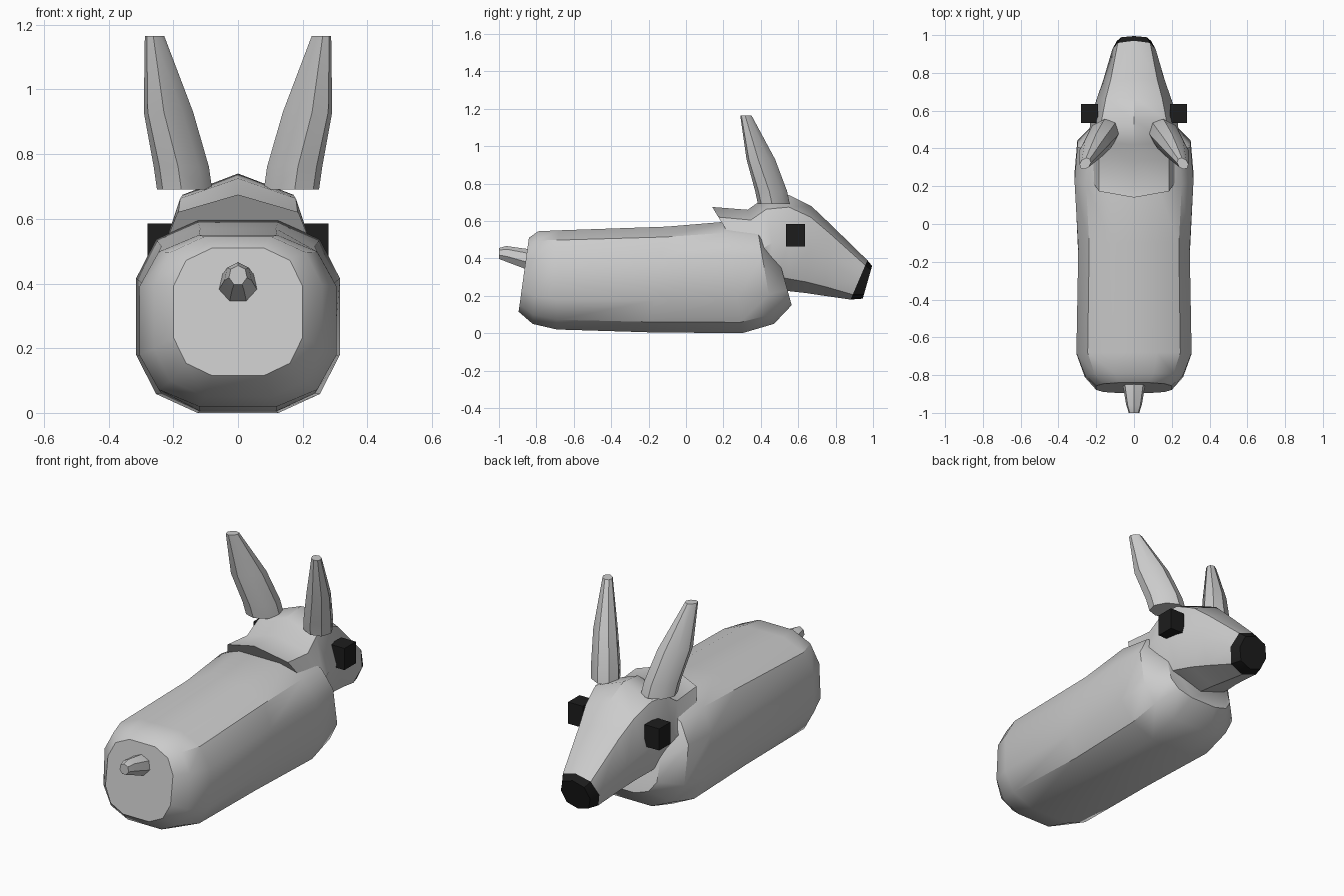
import bpy, bmesh, math
from mathutils import Vector

if "Cube" in bpy.data.objects:
    bpy.data.objects.remove(bpy.data.objects["Cube"])


def finish(name, bm, color=None, angle=38):
    bmesh.ops.recalc_face_normals(bm, faces=bm.faces)
    me = bpy.data.meshes.new(name)
    bm.to_mesh(me)
    bm.free()
    ob = bpy.data.objects.new(name, me)
    bpy.context.collection.objects.link(ob)
    if color:
        me.materials.append(color)
    bpy.ops.object.select_all(action='DESELECT')
    ob.select_set(True)
    bpy.context.view_layer.objects.active = ob
    bpy.ops.object.shade_smooth_by_angle(angle=math.radians(angle))
    return ob


def skin(name, rings, color=None):
    bm = bmesh.new()
    rows = [[bm.verts.new(p) for p in r] for r in rings]
    n = len(rows[0])
    for a, b in zip(rows, rows[1:]):
        for i in range(n):
            j = (i + 1) % n
            bm.faces.new((a[i], a[j], b[j], b[i]))
    bm.faces.new(rows[0])
    bm.faces.new(rows[-1])
    return finish(name, bm, color)


def soft(v, p):
    return math.copysign(abs(v) ** p, v)


def slices(stations, n, offset, p):
    """Cross-sections from (top y, top z, bottom y, bottom z, half width)."""
    scale = max(abs(math.cos(offset + 2 * math.pi * i / n)) for i in range(n)) ** p
    out = []
    for ty, tz, by, bz, w in stations:
        ring = []
        for i in range(n):
            a = offset + 2 * math.pi * i / n
            u, v = soft(math.cos(a), p) / scale, soft(math.sin(a), p) / scale
            ring.append((w * u, (ty + by) / 2 + (ty - by) / 2 * v,
                         (tz + bz) / 2 + (tz - bz) / 2 * v))
        out.append(ring)
    return out


black = bpy.data.materials.new("black")
black.diffuse_color = (0.012, 0.012, 0.012, 1)
black.use_nodes = True
black.node_tree.nodes["Principled BSDF"].inputs["Base Color"].default_value = black.diffuse_color

# Body
skin("body", slices([
    (-0.84, 0.51, -0.895, 0.115, 0.20),
    (-0.79, 0.545, -0.82, 0.05, 0.26),
    (-0.68, 0.55, -0.69, 0.02, 0.305),
    (-0.10, 0.57, -0.20, 0.005, 0.295),
    (0.20, 0.595, 0.30, 0.0, 0.315),
    (0.38, 0.57, 0.47, 0.05, 0.30),
    (0.49, 0.42, 0.565, 0.15, 0.20)], 12, math.radians(15), 0.7))

# Head with raised collar at the back
muzzle_end = (0.97, 0.39, 0.88, 0.18, 0.115)
skin("head", slices([
    (0.14, 0.675, 0.40, 0.25, 0.25),
    (0.33, 0.66, 0.46, 0.23, 0.25),
    (0.42, 0.725, 0.50, 0.24, 0.24),
    (0.55, 0.74, 0.55, 0.225, 0.23),
    (0.67, 0.68, 0.64, 0.215, 0.20),
    (0.77, 0.585, 0.74, 0.20, 0.165),
    muzzle_end], 8, math.pi / 2, 0.85))

# Nose
skin("nose", slices([muzzle_end, (0.995, 0.36, 0.945, 0.185, 0.09)],
                    8, math.pi / 2, 0.85), black)

# Tail
skin("tail", slices([
    (-0.82, 0.445, -0.82, 0.325, 0.065),
    (-0.96, 0.465, -0.95, 0.375, 0.042),
    (-1.0, 0.455, -1.0, 0.395, 0.028)], 7, math.pi / 2, 1))

for side, label in ((-1, "left"), (1, "right")):
    # Ears: diagonal oval sections leaning back and outwards
    rings = []
    for x, y, z, a, b in ((0.165, 0.47, 0.69, 0.095, 0.075),
                          (0.175, 0.455, 0.76, 0.095, 0.075),
                          (0.215, 0.40, 0.93, 0.09, 0.062),
                          (0.258, 0.32, 1.165, 0.034, 0.026)):
        ring = []
        for i in range(8):
            t = math.pi * i / 4
            d = (Vector((0.71, -0.71, 0)) * a * math.cos(t)
                 + Vector((0.71, 0.71, 0)) * b * math.sin(t))
            ring.append((side * (x + d.x), y + d.y, z))
        rings.append(ring)
    skin(label + "_ear", rings)

    # Eyes: square blocks
    bm = bmesh.new()
    bmesh.ops.create_cube(bm, size=1)
    bmesh.ops.scale(bm, vec=(0.09, 0.10, 0.12), verts=bm.verts)
    bmesh.ops.translate(bm, vec=(side * 0.235, 0.585, 0.525), verts=bm.verts)
    finish(label + "_eye", bm, black)
